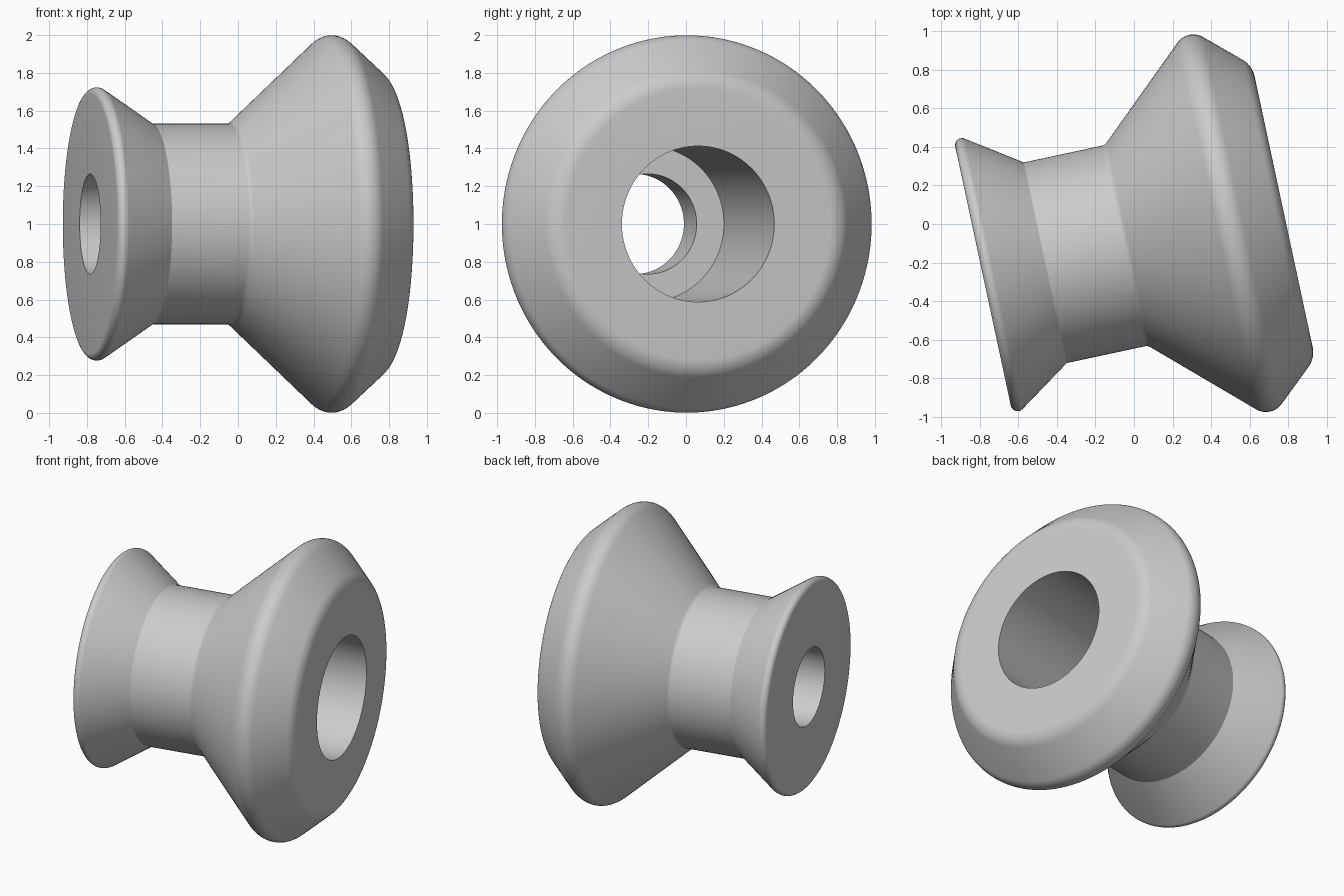
import bpy, bmesh, math
from mathutils import Vector, Matrix

cube = bpy.data.objects.get("Cube")
if cube:
    bpy.data.objects.remove(cube, do_unlink=True)

STEPS = 160
TILT = math.radians(12.1)

# Closed cross-section: position along axle, radius from axle, corner fillet
PROFILE = [
    (-0.822, 0.265, 0),      # small bore mouth
    (-0.822, 0.755, 0.036),  # small flange rim
    (-0.492, 0.532, 0),      # neck start
    (-0.062, 0.532, 0.04),   # neck end
    (0.485, 1.034, 0.1),     # large flange rim
    (0.772, 0.776, 0.13),    # outer face edge
    (0.772, 0.4125, 0),      # counterbore mouth
    (-0.5, 0.4125, 0),       # counterbore floor
    (-0.5, 0.265, 0),        # small bore inner edge
]


def fillet(prev, corner, nxt, radius, segments=10):
    """Points of an arc tangent to both sides of a corner."""
    u, v = (prev - corner).normalized(), (nxt - corner).normalized()
    half = u.angle(v) / 2
    centre = corner + (u + v).normalized() * radius / math.sin(half)
    start = corner + u * radius / math.tan(half) - centre
    end = corner + v * radius / math.tan(half) - centre
    sweep = math.pi - 2 * half
    for i in range(segments + 1):
        t = i / segments
        yield centre + (start * math.sin((1 - t) * sweep) + end * math.sin(t * sweep)) / math.sin(sweep)


points = []
for i, (s, r, radius) in enumerate(PROFILE):
    corner = Vector((s, r))
    if radius:
        prev = Vector(PROFILE[i - 1][:2])
        nxt = Vector(PROFILE[(i + 1) % len(PROFILE)][:2])
        points.extend(fillet(prev, corner, nxt, radius))
    else:
        points.append(corner)

# Revolve the cross-section around the axle
bm = bmesh.new()
rings = []
for k in range(STEPS):
    a = math.tau * k / STEPS
    rings.append([bm.verts.new((p.x, p.y * math.sin(a), p.y * math.cos(a))) for p in points])
n = len(points)
for k in range(STEPS):
    ring, other = rings[k], rings[(k + 1) % STEPS]
    for j in range(n):
        m = (j + 1) % n
        bm.faces.new((ring[j], ring[m], other[m], other[j]))
bmesh.ops.recalc_face_normals(bm, faces=bm.faces)

# Smooth surfaces with crisp bore and neck edges
for face in bm.faces:
    face.smooth = True
for edge in bm.edges:
    edge.smooth = edge.calc_face_angle(0) < math.radians(30)

# Turn the axle and lift the roller onto the ground
place = Matrix.Translation((0, 0, 1)) @ Matrix.Rotation(TILT, 4, 'Z') @ Matrix.Translation((0, -0.1, 0))
bmesh.ops.transform(bm, matrix=place, verts=bm.verts)

mesh = bpy.data.meshes.new("flanged_roller")
bm.to_mesh(mesh)
bm.free()
roller = bpy.data.objects.new("flanged_roller", mesh)
bpy.context.collection.objects.link(roller)

# Plain grey finish
grey = bpy.data.materials.new("light_grey")
grey.use_nodes = True
colour = (0.6, 0.6, 0.6, 1)
grey.diffuse_color = colour
for node in grey.node_tree.nodes:
    if node.type == 'BSDF_PRINCIPLED':
        node.inputs["Base Color"].default_value = colour
mesh.materials.append(grey)
